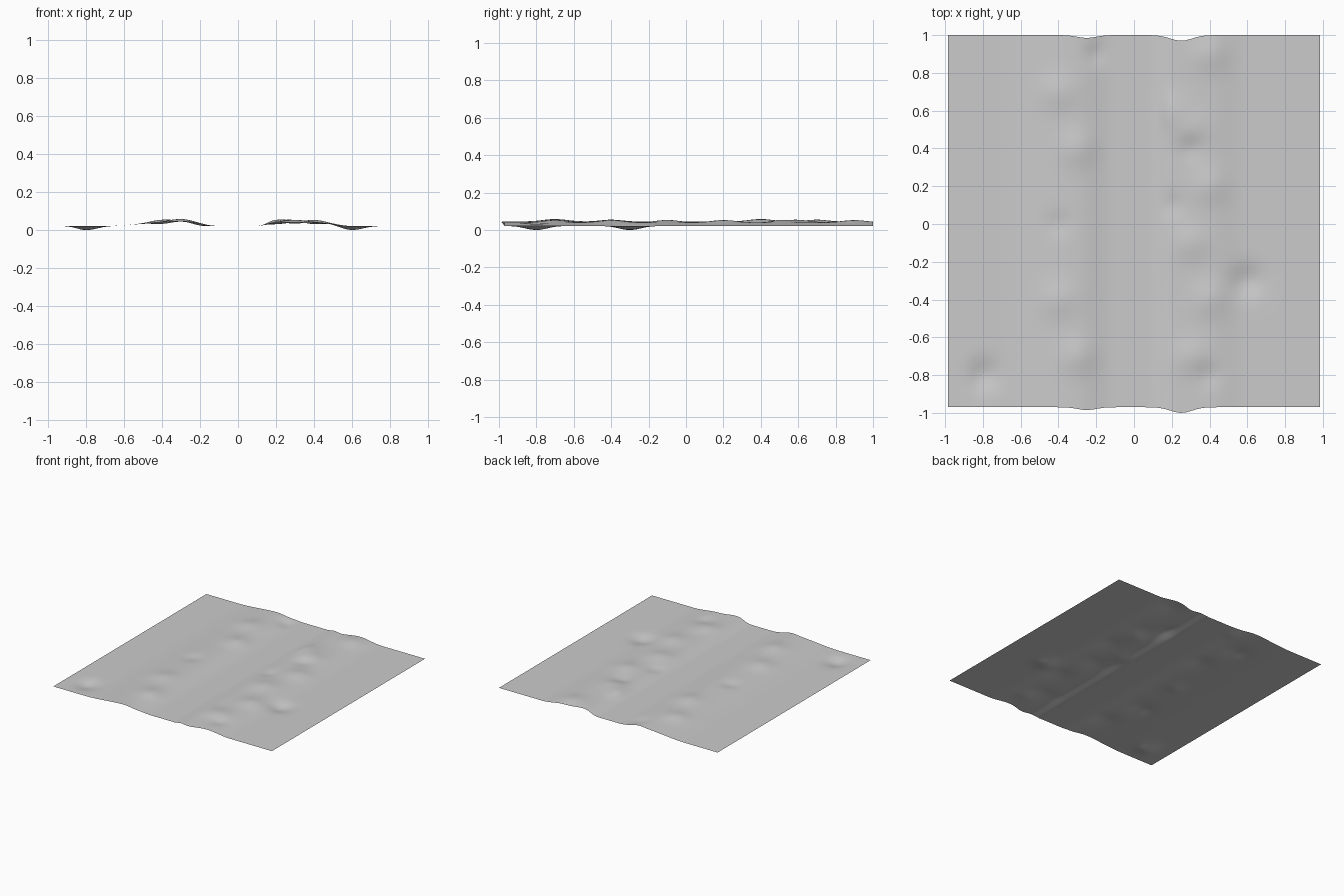
import bpy
import bmesh
from math import exp

cube = bpy.data.objects.get("Cube")
if cube:
    bpy.data.objects.remove(cube, do_unlink=True)

LEVEL = 0.022
HALF_SIZE = 0.985
CENTRE_Y = 0.015

# Plan positions of the relief on both banks
MOUNDS = [(-0.4, -0.4), (-0.3, 0.4), (-0.4, 0.7), (-0.3, -0.7),
          (0.4, 0.9), (0.2, 0.6), (0.3, 0.5), (0.4, 0.2),
          (0.3, -0.1), (0.4, -0.4), (0.3, -0.7)]
DIPS = [(-0.2, 0.9), (-0.4, 0), (0.3, 0.4), (0.2, 0.1), (0.4, -0.8)]
HOLLOWS = [(-0.8, -0.8), (0.6, -0.3)]


def smooth_step(start, end, value):
    t = min(1, max(0, (value - start) / (end - start)))
    return t * t * (3 - 2 * t)


def bell(distance, radius):
    return exp(-(distance / radius) ** 2)


def bank(x):
    """Height of the bank beside the lane: broad on the right, steep on the left."""
    side = abs(x)
    if x < 0:
        return 0.024 * smooth_step(0.1, 0.3, side) * (1 - smooth_step(0.3, 0.7, side))
    return 0.019 * smooth_step(0.1, 0.2, side) * (1 - smooth_step(0.4, 0.6, side))


def relief(x, y, places, radius, rise):
    return rise * sum(bell(x - px, radius) * bell(y - py, radius) for px, py in places)


def ground_height(x, y):
    bumps = (relief(x, y, MOUNDS, 0.09, 0.013)
             + relief(x, y, DIPS, 0.06, -0.01)
             + relief(x, y, HOLLOWS, 0.08, -LEVEL))
    # The middle lane and the outer borders stay flat
    mask = smooth_step(0.1, 0.2, abs(x)) * (1 - smooth_step(0.8, HALF_SIZE, abs(x)))
    return max(0, LEVEL + bank(x) + bumps * mask)


def end_wave(x):
    """Forward shift of the end borders where they cross the banks."""
    return 0.015 * bell(x + 0.25, 0.07) + 0.03 * bell(x - 0.25, 0.08)


# Ground sheet: flat central lane between two eroded banks
bm = bmesh.new()
bmesh.ops.create_grid(bm, x_segments=72, y_segments=72, size=HALF_SIZE)
for v in bm.verts:
    x, y = v.co.x, v.co.y
    near_end = bell(HALF_SIZE - abs(y), 0.06)
    v.co.y = y + CENTRE_Y - near_end * end_wave(x)
    v.co.z = ground_height(x, y + CENTRE_Y)

mesh = bpy.data.meshes.new("ground_sheet")
bm.to_mesh(mesh)
bm.free()
mesh.shade_smooth()
ground = bpy.data.objects.new("ground_sheet", mesh)
bpy.context.collection.objects.link(ground)

# Plain grey surface
grey = bpy.data.materials.new("plain_grey")
grey.use_nodes = True
color = (0.6, 0.6, 0.6, 1)
grey.diffuse_color = color
grey.node_tree.nodes["Principled BSDF"].inputs["Base Color"].default_value = color
mesh.materials.append(grey)
